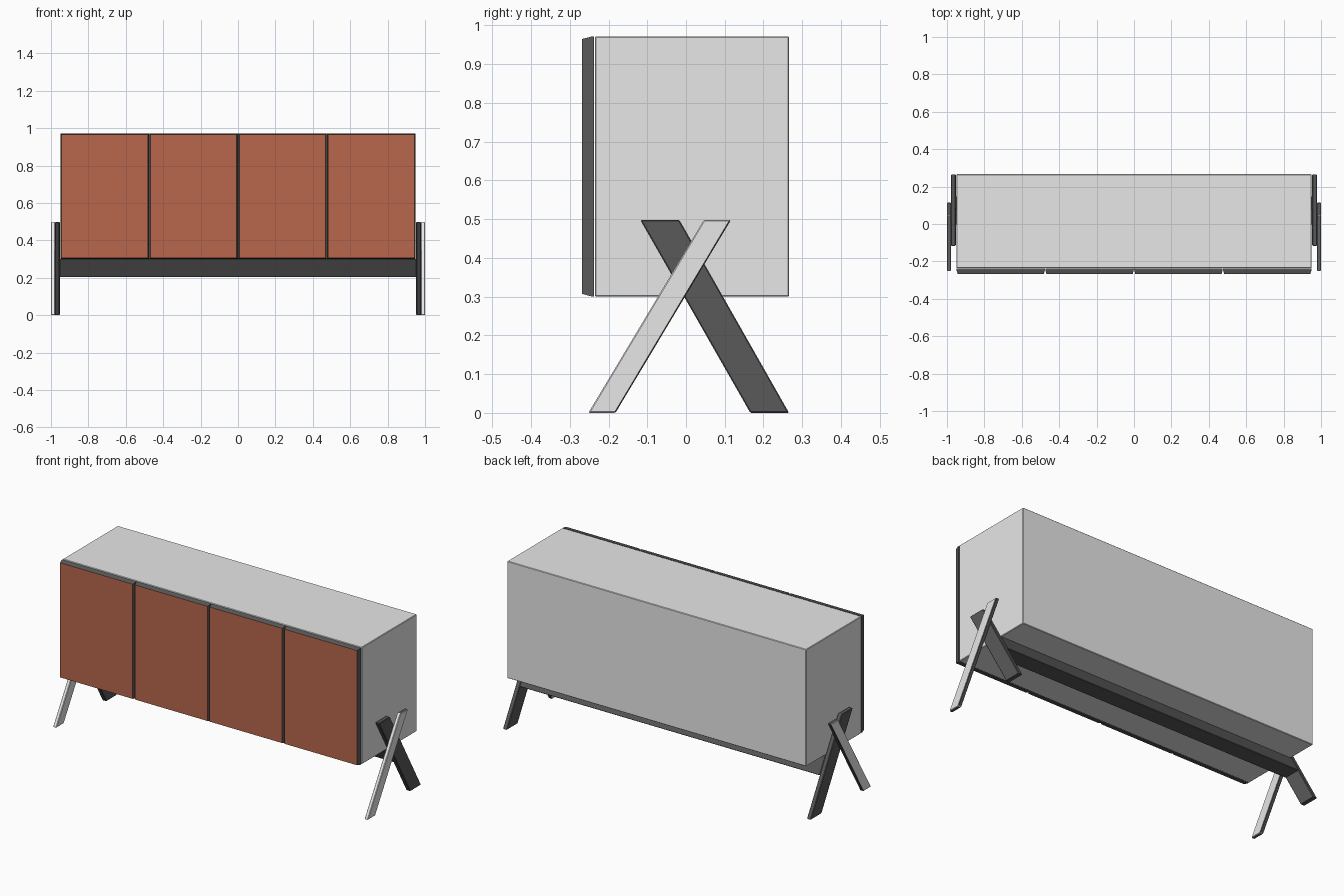
import bpy, bmesh
from mathutils import Vector

cube = bpy.data.objects.get("Cube")
if cube:
    bpy.data.objects.remove(cube, do_unlink=True)


def material(name, rgb):
    m = bpy.data.materials.new(name)
    m.use_nodes = True
    m.diffuse_color = (*rgb, 1)
    m.node_tree.nodes["Principled BSDF"].inputs["Base Color"].default_value = (*rgb, 1)
    return m


LIGHT = material("light_grey", (0.8, 0.8, 0.8))
DARK = material("dark_grey", (0.1, 0.1, 0.1))
RUST = material("rust_red", (0.485, 0.133, 0.07))


def prism(name, profile, x0, x1, mats, bevel=0.0, rule=None):
    """Extrude a (y, z) profile from x0 to x1, soften its edges and colour faces by rule."""
    bm = bmesh.new()
    base = bm.faces.new([bm.verts.new((x0, y, z)) for y, z in profile])
    ext = bmesh.ops.extrude_face_region(bm, geom=[base])
    moved = [g for g in ext["geom"] if isinstance(g, bmesh.types.BMVert)]
    bmesh.ops.translate(bm, verts=moved, vec=Vector((x1 - x0, 0, 0)))
    bmesh.ops.recalc_face_normals(bm, faces=bm.faces)
    if bevel:
        bmesh.ops.bevel(bm, geom=list(bm.edges), offset=bevel, segments=1,
                        profile=0.5, affect='EDGES')
    return finish(name, bm, mats, rule)


def finish(name, bm, mats, rule):
    bm.normal_update()
    for f in bm.faces:
        f.material_index = rule(f.normal) if rule else 0
    mesh = bpy.data.meshes.new(name)
    bm.to_mesh(mesh)
    bm.free()
    for m in mats:
        mesh.materials.append(m)
    obj = bpy.data.objects.new(name, mesh)
    bpy.context.collection.objects.link(obj)
    return obj


def rect(y0, y1, z0, z1):
    return [(y0, z0), (y1, z0), (y1, z1), (y0, z1)]


W, BOTTOM, TOP = 0.95, 0.3, 0.972

# Cabinet body
prism("cabinet_body", rect(-0.235, 0.266, BOTTOM, TOP), -W, W, [LIGHT], 0.003)

# Doors: dark slabs tapering towards a rust front panel
DOORS, INSET = 4, 0.007
step = 2 * W / DOORS
for i in range(DOORS):
    x0 = -W + i * step
    bm = bmesh.new()
    rings = []
    for y, d in ((-0.238, 0.001), (-0.245, 0.001), (-0.268, INSET)):
        corners = ((x0 + d, BOTTOM + d), (x0 + step - d, BOTTOM + d),
                   (x0 + step - d, TOP - d), (x0 + d, TOP - d))
        rings.append([bm.verts.new((x, y, z)) for x, z in corners])
    for a, b in zip(rings, rings[1:]):
        for k in range(4):
            n = (k + 1) % 4
            bm.faces.new((a[k], a[n], b[n], b[k]))
    bm.faces.new(rings[0])
    bm.faces.new(rings[-1])
    bmesh.ops.recalc_face_normals(bm, faces=bm.faces)
    finish(f"door_{i + 1}", bm, [DARK, RUST], lambda n: int(n.y < -0.95))

# Crossed legs at each end
LEG_TOP = 0.498
light_leg = [(-0.252, 0), (-0.182, 0), (0.116, LEG_TOP), (0.046, LEG_TOP)]
dark_leg = [(0.166, 0), (0.266, 0), (-0.017, LEG_TOP), (-0.118, LEG_TOP)]


def edge_rule(n):
    # Rear edge and cut ends are dark
    return int(n.y > 0.6 or abs(n.z) > 0.9)


for side, s in (("left", 1), ("right", -1)):
    prism(f"light_leg_{side}", light_leg, s * 0.979, s * 1.0, [LIGHT, DARK], 0.003, edge_rule)
    prism(f"dark_leg_{side}", dark_leg, s * 0.953, s * 0.978, [DARK], 0.003)


# Stretcher beam under the cabinet, following the slope of the dark legs
def along(z, a, b):
    return a[0] + (b[0] - a[0]) * z / LEG_TOP


z0, z1 = 0.205, BOTTOM
beam = [(along(z0, dark_leg[0], dark_leg[3]), z0), (along(z0, dark_leg[1], dark_leg[2]), z0),
        (along(z1, dark_leg[1], dark_leg[2]), z1), (along(z1, dark_leg[0], dark_leg[3]), z1)]
prism("stretcher_beam", beam, -0.954, 0.954, [DARK], 0.003)
